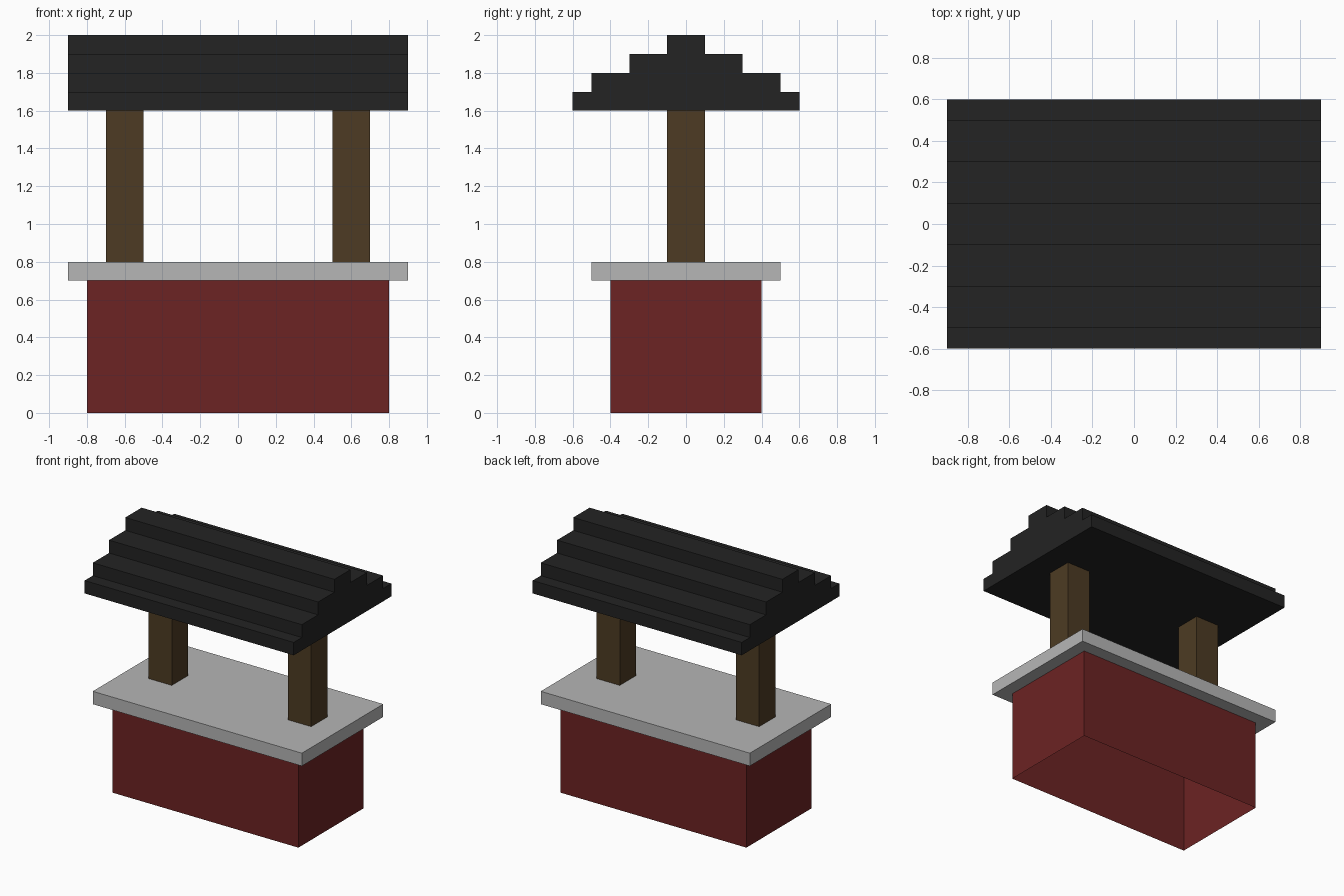
import bpy, bmesh

if "Cube" in bpy.data.objects:
    bpy.data.objects.remove(bpy.data.objects["Cube"])


def material(name, hex_code):
    def lin(c):
        c /= 255
        return c / 12.92 if c <= 0.04045 else ((c + 0.055) / 1.055) ** 2.4
    m = bpy.data.materials.new(name)
    m.diffuse_color = [lin(int(hex_code[i:i + 2], 16)) for i in (0, 2, 4)] + [1]
    m.use_nodes = True
    m.node_tree.nodes["Principled BSDF"].inputs["Base Color"].default_value = m.diffuse_color
    return m


brick = material("brick red", "6C2323")
stone = material("light stone", "B6B6B6")
wood = material("brown wood", "4D3B23")
tile = material("black roofing", "232323")


def finish(name, bm, mat):
    bmesh.ops.recalc_face_normals(bm, faces=bm.faces)
    me = bpy.data.meshes.new(name)
    bm.to_mesh(me)
    bm.free()
    me.materials.append(mat)
    ob = bpy.data.objects.new(name, me)
    bpy.context.collection.objects.link(ob)
    return ob


def box(name, x, half_x, half_y, z0, z1, mat, open_ends=False):
    bm = bmesh.new()
    bmesh.ops.create_cube(bm, size=2)
    for v in bm.verts:
        v.co = (x + v.co.x * half_x, v.co.y * half_y, z1 if v.co.z > 0 else z0)
    if open_ends:
        # keep only the four walls
        bm.normal_update()
        caps = [f for f in bm.faces if abs(f.normal.z) > 0.5]
        bmesh.ops.delete(bm, geom=caps, context='FACES_ONLY')
    return finish(name, bm, mat)


# Well walls, hollow and open underneath
box("well_walls", 0, 0.8, 0.4, 0, 0.7, brick, open_ends=True)

# Stone slab on top of the walls
box("stone_slab", 0, 0.9, 0.5, 0.7, 0.8, stone)

# Two square posts
for side, x in (("left", -0.6), ("right", 0.6)):
    box(side + "_post", x, 0.1, 0.1, 0.8, 1.6, wood)

# Stepped roof: a stair profile extruded along x
half = []
for i, y in enumerate((0.6, 0.5, 0.3, 0.1)):
    half += [(y, 1.6 + 0.1 * i), (y, 1.7 + 0.1 * i)]
profile = half + [(-y, z) for y, z in reversed(half)]
bm = bmesh.new()
end = bm.faces.new([bm.verts.new((-0.9, y, z)) for y, z in profile])
ext = bmesh.ops.extrude_face_region(bm, geom=[end], use_keep_orig=True)
bmesh.ops.translate(bm, vec=(1.8, 0, 0),
                    verts=[g for g in ext["geom"] if isinstance(g, bmesh.types.BMVert)])
finish("stepped_roof", bm, tile)
